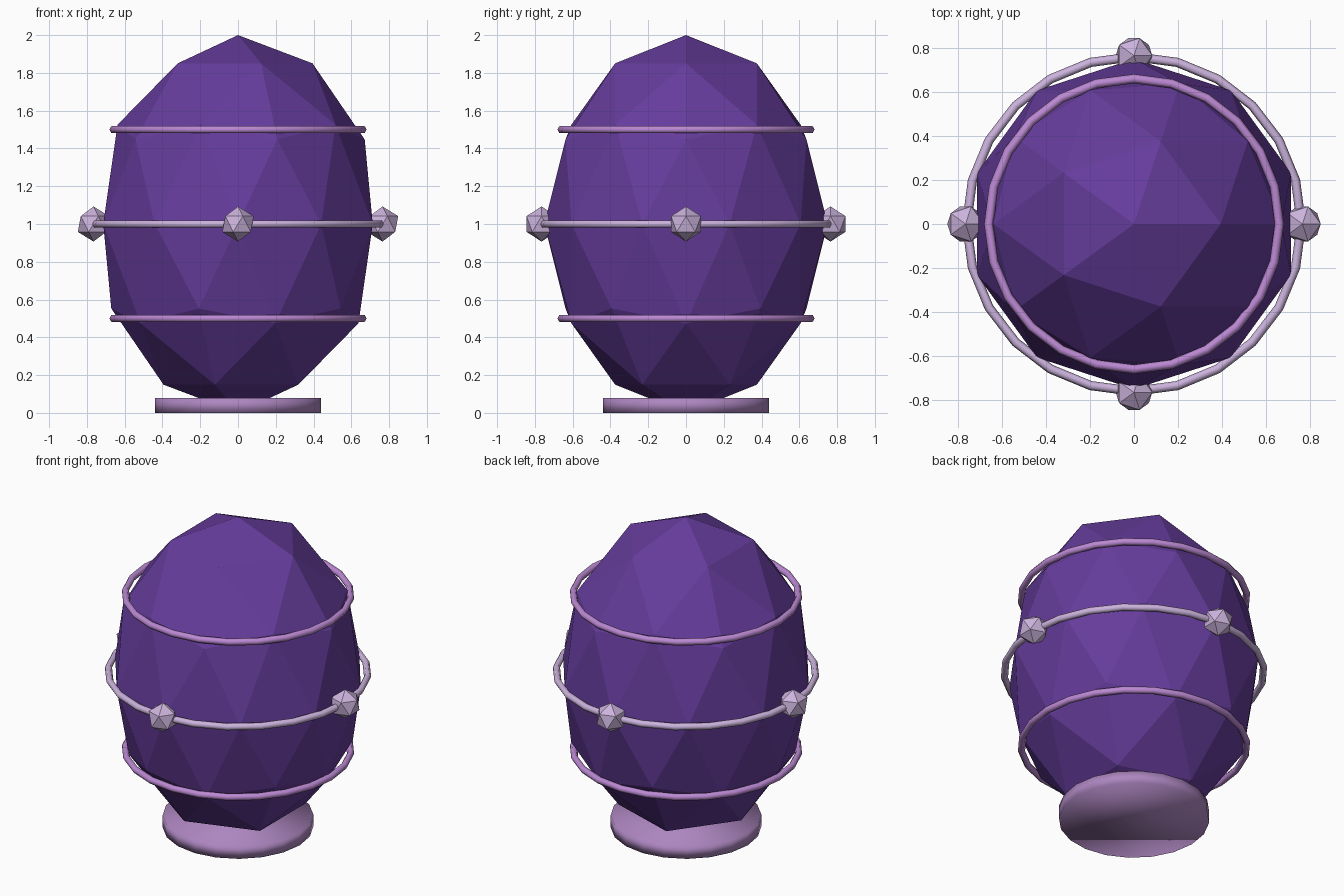
import bpy
import math

# Remove the default cube
cube = bpy.data.objects.get("Cube")
if cube:
    bpy.data.objects.remove(cube, do_unlink=True)


def make_material(name, rgb):
    mat = bpy.data.materials.new(name)
    mat.use_nodes = True
    mat.diffuse_color = (*rgb, 1)
    mat.node_tree.nodes["Principled BSDF"].inputs["Base Color"].default_value = (*rgb, 1)
    return mat


purple = make_material("deep purple", (0.13, 0.045, 0.33))
orchid = make_material("orchid", (0.50, 0.25, 0.65))
mauve = make_material("mauve", (0.42, 0.24, 0.53))
lavender = make_material("pale lavender", (0.60, 0.45, 0.72))


def finish(name, mat, smooth=False):
    obj = bpy.context.object
    obj.name = obj.data.name = name
    obj.data.materials.append(mat)
    if smooth:
        bpy.ops.object.shade_smooth()
    return obj


def add_ring(name, radius, z, mat):
    bpy.ops.mesh.primitive_torus_add(location=(0, 0, z), major_radius=radius, minor_radius=0.021,
                                     major_segments=24, minor_segments=6)
    finish(name, mat, True)


# Faceted egg body
bpy.ops.mesh.primitive_ico_sphere_add(subdivisions=2, radius=1, location=(0, 0, 1))
egg = finish("egg_body", purple)
for v in egg.data.vertices:
    v.co.x *= 0.75
    v.co.y *= 0.75

# Round base
bpy.ops.mesh.primitive_cylinder_add(vertices=20, radius=0.44, depth=0.08, location=(0, 0, 0.04))
finish("base", mauve, True)

# Rings around the egg
add_ring("lower_ring", 0.66, 0.5, orchid)
add_ring("middle_ring", 0.76, 1, lavender)
add_ring("upper_ring", 0.66, 1.5, orchid)

# Gems on the middle ring
for i, side in enumerate(("left", "back", "right", "front")):
    a = i * math.pi / 2
    bpy.ops.mesh.primitive_ico_sphere_add(subdivisions=1, radius=0.093,
                                          location=(0.765 * math.cos(a), 0.765 * math.sin(a), 1))
    finish(side + "_gem", lavender)
